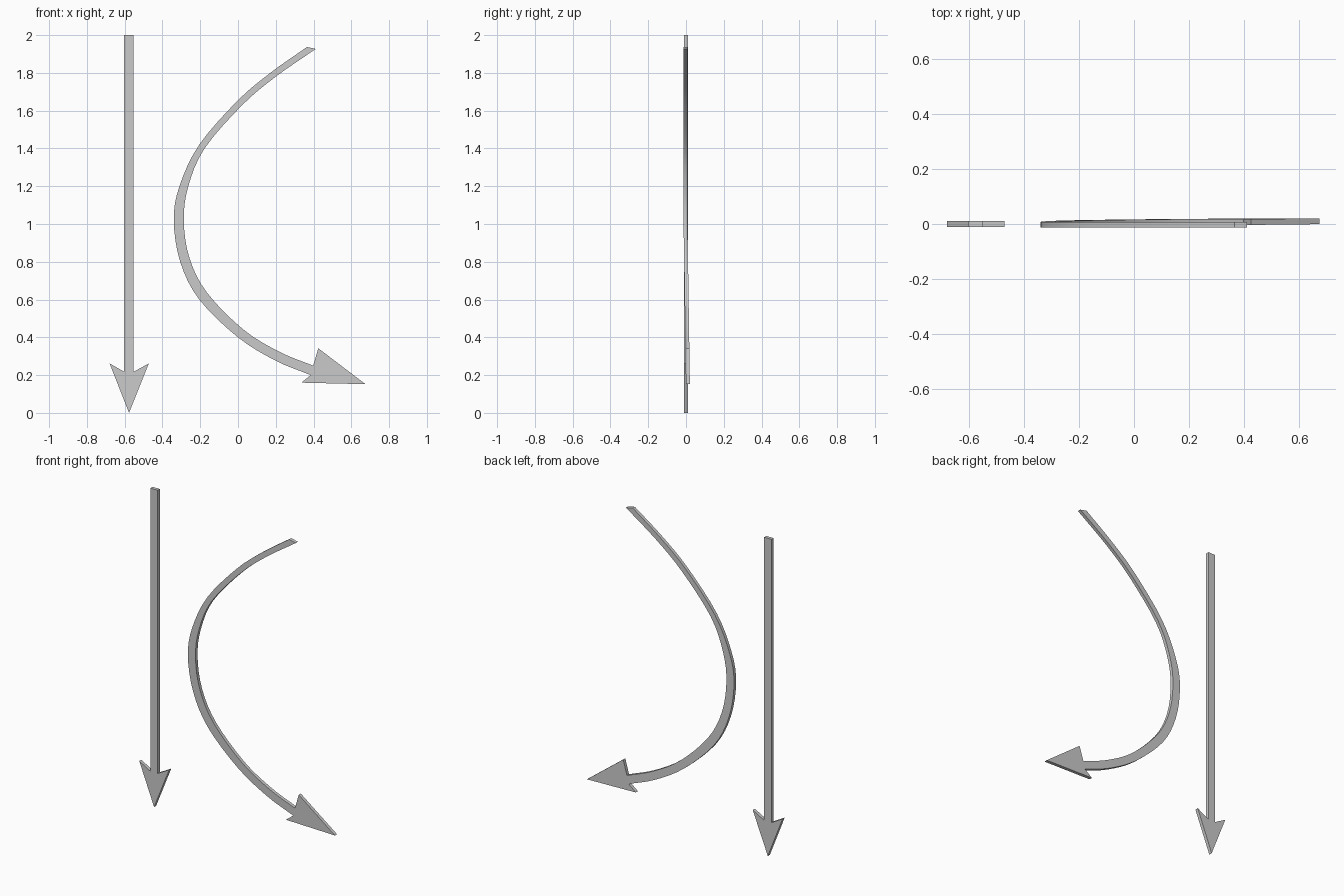
import bpy, bmesh
from mathutils import Vector

if "Cube" in bpy.data.objects:
    bpy.data.objects.remove(bpy.data.objects["Cube"])

HALF = 0.0105  # half thickness of the flat plates


def y_shift(x, z):
    # slight skew of the curved arrow: top leans forward, tip leans back
    return 0.010 - 0.0125 * min(max((z - 0.15) / 0.85, 0), 1)


def plate(name, left, right, head, skew=None):
    """Closed plate: shaft strip between two edges, plus a barbed head."""
    bm = bmesh.new()
    rings = []
    for s in (-1, 1):
        def v(p):
            y = skew(*p) if skew else 0
            return bm.verts.new((p[0], y + s * HALF, p[1]))
        l, r = [v(p) for p in left], [v(p) for p in right]
        bl, tip, br = [v(p) for p in head]
        for i in range(len(l) - 1):
            bm.faces.new((l[i], r[i], r[i + 1], l[i + 1]))
        bm.faces.new((l[-1], tip, bl))
        bm.faces.new((l[-1], r[-1], tip))
        bm.faces.new((r[-1], br, tip))
        rings.append(l + [bl, tip, br] + r[::-1])
    a, b = rings
    for i in range(len(a)):
        j = (i + 1) % len(a)
        bm.faces.new((a[i], a[j], b[j], b[i]))
    bmesh.ops.recalc_face_normals(bm, faces=bm.faces)
    me = bpy.data.meshes.new(name)
    bm.to_mesh(me)
    bm.free()
    ob = bpy.data.objects.new(name, me)
    bpy.context.collection.objects.link(ob)
    return ob


def spline(pts, steps=4):
    """Catmull-Rom curve through the points."""
    p = [Vector(q) for q in pts]
    p = [2 * p[0] - p[1]] + p + [2 * p[-1] - p[-2]]
    out = []
    for i in range(1, len(p) - 2):
        a, b, c, d = p[i - 1:i + 3]
        for k in range(steps):
            t = k / steps
            out.append(0.5 * (2 * b + (c - a) * t + (2 * a - 5 * b + 4 * c - d) * t * t
                              + (3 * b - a - 3 * c + d) * t ** 3))
    return out + [p[-2]]


# straight arrow pointing down
plate("straight_arrow",
      [(-0.603, 2.0), (-0.603, 0.218)], [(-0.552, 2.0), (-0.552, 0.218)],
      [(-0.68, 0.262), (-0.577, 0.0), (-0.472, 0.262)])

# bowed arrow, outer and inner edges from the tail to the head
outer = [(0.365, 1.937), (0.175, 1.803), (0.0, 1.655), (-0.205, 1.42), (-0.31, 1.2), (-0.34, 1.02),
         (-0.306, 0.8), (-0.205, 0.6), (0.0, 0.4), (0.2, 0.276), (0.385, 0.2)]
inner = [(0.412, 1.927), (0.2, 1.78), (0.023, 1.63), (-0.177, 1.4), (-0.263, 1.2), (-0.287, 1.02),
         (-0.257, 0.82), (-0.163, 0.635), (0.03, 0.44), (0.22, 0.323), (0.398, 0.25)]
bow = plate("curved_arrow", spline(outer), spline(inner),
            [(0.335, 0.16), (0.675, 0.152), (0.425, 0.342)], y_shift)
bpy.context.view_layer.objects.active = bow
bow.select_set(True)
bpy.ops.object.shade_smooth_by_angle()
